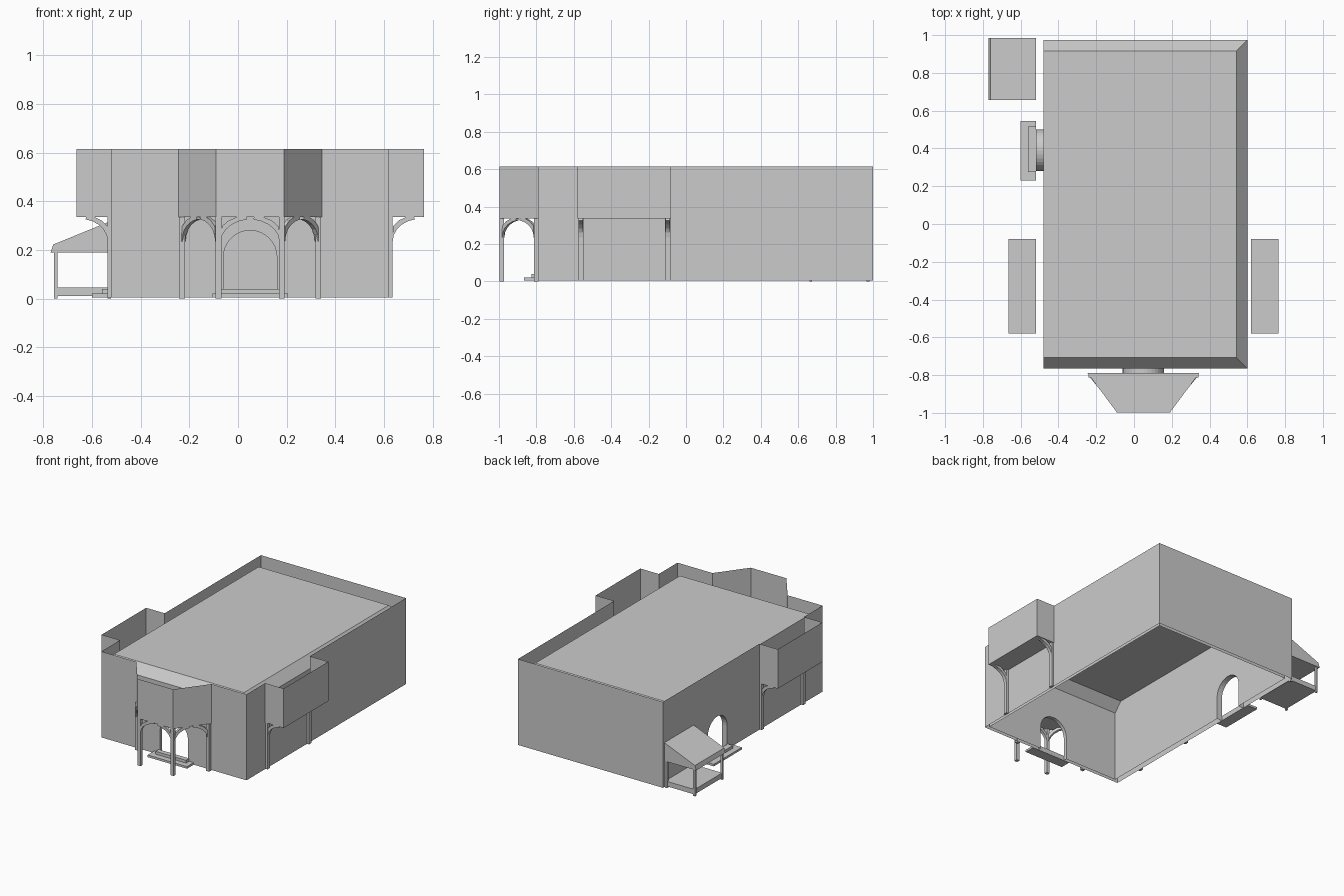
import bpy
import bmesh
from math import sin, cos, pi, radians
from mathutils import Vector

if "Cube" in bpy.data.objects:
    bpy.data.objects.remove(bpy.data.objects["Cube"])

plaster = bpy.data.materials.new("plain_grey")
plaster.use_nodes = True
GREY = (0.6, 0.6, 0.6, 1)
plaster.diffuse_color = GREY
plaster.node_tree.nodes["Principled BSDF"].inputs["Base Color"].default_value = GREY


def build(name, faces):
    """Make an object from a list of faces, each a list of points."""
    bm = bmesh.new()
    for pts in faces:
        bm.faces.new([bm.verts.new(p) for p in pts])
    bmesh.ops.remove_doubles(bm, verts=bm.verts, dist=0.0001)
    bmesh.ops.recalc_face_normals(bm, faces=bm.faces)
    mesh = bpy.data.meshes.new(name)
    bm.to_mesh(mesh)
    bm.free()
    mesh.materials.append(plaster)
    obj = bpy.data.objects.new(name, mesh)
    bpy.context.scene.collection.objects.link(obj)
    return obj


def strip(a, b, closed=False):
    """Quads joining two matching outlines."""
    n = len(a)
    return [[a[i], a[(i + 1) % n], b[(i + 1) % n], b[i]] for i in range(n if closed else n - 1)]


def prism(name, outline, shift):
    """Solid made by sliding a flat outline along a vector."""
    a = [Vector(p) for p in outline]
    b = [p + Vector(shift) for p in a]
    return build(name, [a, b] + strip(a, b, True))


def box(name, x0, x1, y0, y1, z0, z1):
    return prism(name, [(x0, y0, z0), (x1, y0, z0), (x1, y1, z0), (x0, y1, z0)], (0, 0, z1 - z0))


def arch(mid):
    """Round-headed doorway outline, from one foot to the other."""
    r, spring = 0.11, 0.17
    head = [(mid - r * cos(pi * i / 16), spring + r * sin(pi * i / 16)) for i in range(17)]
    return [(mid - r, BASE)] + head + [(mid + r, BASE)]


def on_x(x, pts):
    return [(x, u, z) for u, z in pts]


def on_y(y, pts):
    return [(u, y, z) for u, z in pts]


# Main dimensions
BASE, SILL, TOP = 0.005, 0.335, 0.615
X0, X1, Y0, Y1 = -0.52, 0.62, -0.79, 1.0
IX0, IX1, IY0, IY1 = -0.48, 0.6, -0.765, 0.975
COVE, EAVE, ROOF = 0.058, 0.51, 0.575
MID = 0.05
BOX0, BOX1, BOX_OUT = -0.58, -0.08, 0.145
front_door, side_door = arch(MID), arch(0.39)


def wall(lo, hi, gap=None, door=()):
    """Wall outline with an optional doorway and an open bay at the top."""
    notch = [(gap[1], TOP), (gap[1], SILL), (gap[0], SILL), (gap[0], TOP)] if gap else []
    return [(lo, BASE)] + list(door) + [(hi, BASE), (hi, TOP)] + notch + [(lo, TOP)]


# Outer walls, rising above the roof as a parapet
build("outer_walls", [
    on_y(Y0, wall(X0, X1, (-0.245, 0.345), front_door)),
    on_y(Y1, wall(X0, X1)),
    on_x(X0, wall(Y0, Y1, (BOX0, BOX1), side_door)),
    on_x(X1, wall(Y0, Y1, (BOX0, BOX1))),
])

# Inner room with sloped ceiling edges on three sides
cx, cy0, cy1 = IX1 - COVE, IY0 + COVE, IY1 - COVE
build("inner_room", [
    on_y(IY0, [(IX0, BASE)] + front_door + [(IX1, BASE), (IX1, EAVE), (IX0, EAVE)]),
    on_y(IY1, [(IX0, BASE), (IX1, BASE), (IX1, EAVE), (IX0, EAVE)]),
    on_x(IX1, [(IY0, BASE), (IY1, BASE), (IY1, EAVE), (IY0, EAVE)]),
    on_x(IX0, [(IY0, BASE)] + side_door + [(IY1, BASE), (IY1, EAVE), (cy1, ROOF), (cy0, ROOF), (IY0, EAVE)]),
    [(IX0, IY0, EAVE), (IX1, IY0, EAVE), (cx, cy0, ROOF), (IX0, cy0, ROOF)],
    [(IX0, IY1, EAVE), (IX1, IY1, EAVE), (cx, cy1, ROOF), (IX0, cy1, ROOF)],
    [(IX1, IY0, EAVE), (IX1, IY1, EAVE), (cx, cy1, ROOF), (cx, cy0, ROOF)],
    [(IX0, cy0, ROOF), (cx, cy0, ROOF), (cx, cy1, ROOF), (IX0, cy1, ROOF)],
])

# Doorway linings
build("front_doorway", strip(on_y(Y0, front_door), on_y(IY0, front_door)))
build("side_doorway", strip(on_x(X0, side_door), on_x(IX0, side_door)))


def bay(name, plan):
    """Hanging bay: floor and outer walls, open to the building and the sky."""
    low = [(x, y, SILL) for x, y in plan]
    high = [(x, y, TOP) for x, y in plan]
    build(name, [low] + strip(low, high))


def brace(name, foot, direction, reach, width):
    """Curved timber from a post up to the bay floor."""
    d = Vector(direction).normalized()
    side = Vector((-d.y, d.x, 0)) * width
    rise = SILL - foot[2] - 0.008
    inner, outer = [], []
    for i in range(6):
        a = radians(16 * i)
        s, z = reach * (1 - cos(a)), rise * sin(a)
        inner.append((s, z))
        outer.append((max(s - 0.018 * cos(a), 0), min(z + 0.018 * sin(a) + 0.004, SILL - foot[2])))
    outline = [Vector(foot) + d * s + Vector((0, 0, z)) - side / 2 for s, z in inner + outer[::-1]]
    prism(name, outline, side)


# Side bays with wall posts and braces
for label, x, sign in (("left", X1, 1), ("right", X0, -1)):
    far = x + sign * BOX_OUT
    bay(label + "_bay", [(x, BOX0), (far, BOX0), (far, BOX1), (x, BOX1)])
    for y in (BOX0 + 0.018, BOX1 - 0.018):
        face = x + sign * 0.016
        box(label + "_bay_post", min(x, face), max(x, face), y - 0.014, y + 0.014, BASE, SILL)
        brace(label + "_bay_brace", (face, y, 0.235), (sign, 0, 0), 0.11, 0.024)

# Front bay on four posts joined by pointed arches
bay("front_bay", [(-0.245, Y0), (-0.09, -0.998), (0.19, -0.998), (0.345, Y0)])
posts = [Vector(p) for p in ((-0.23, -0.8, 0), (-0.08, -0.985, 0), (0.18, -0.985, 0), (0.33, -0.8, 0))]
for p in posts:
    box("front_bay_post", p.x - 0.012, p.x + 0.012, p.y - 0.012, p.y + 0.012, 0, SILL)
for a, b in zip(posts, posts[1:]):
    for start, end in ((a, b), (b, a)):
        d = (end - start).normalized()
        foot = start + d * 0.01 + Vector((0, 0, 0.235))
        brace("front_bay_brace", foot, d, (end - start).length / 2, 0.02)

# Doorsteps
box("front_lower_step", -0.105, 0.205, -0.865, Y0, BASE, 0.02)
box("front_upper_step", -0.07, 0.17, -0.825, Y0, 0.02, 0.04)
box("side_lower_step", -0.6, X0, 0.23, 0.545, BASE, 0.02)
box("side_upper_step", -0.56, X0, 0.275, 0.515, 0.02, 0.04)

# Lean-to shelter
prism("shelter_roof", on_y(0.657, [(-0.77, 0.19), (X0, 0.19), (X0, 0.32), (-0.76, 0.222)]), (0, 0.328, 0))
box("shelter_floor", -0.75, X0, 0.665, 0.975, 0.01, 0.045)
for x in (-0.75, -0.53):
    for y in (0.667, 0.973):
        box("shelter_post", x - 0.007, x + 0.007, y - 0.007, y + 0.007, 0, 0.19)
